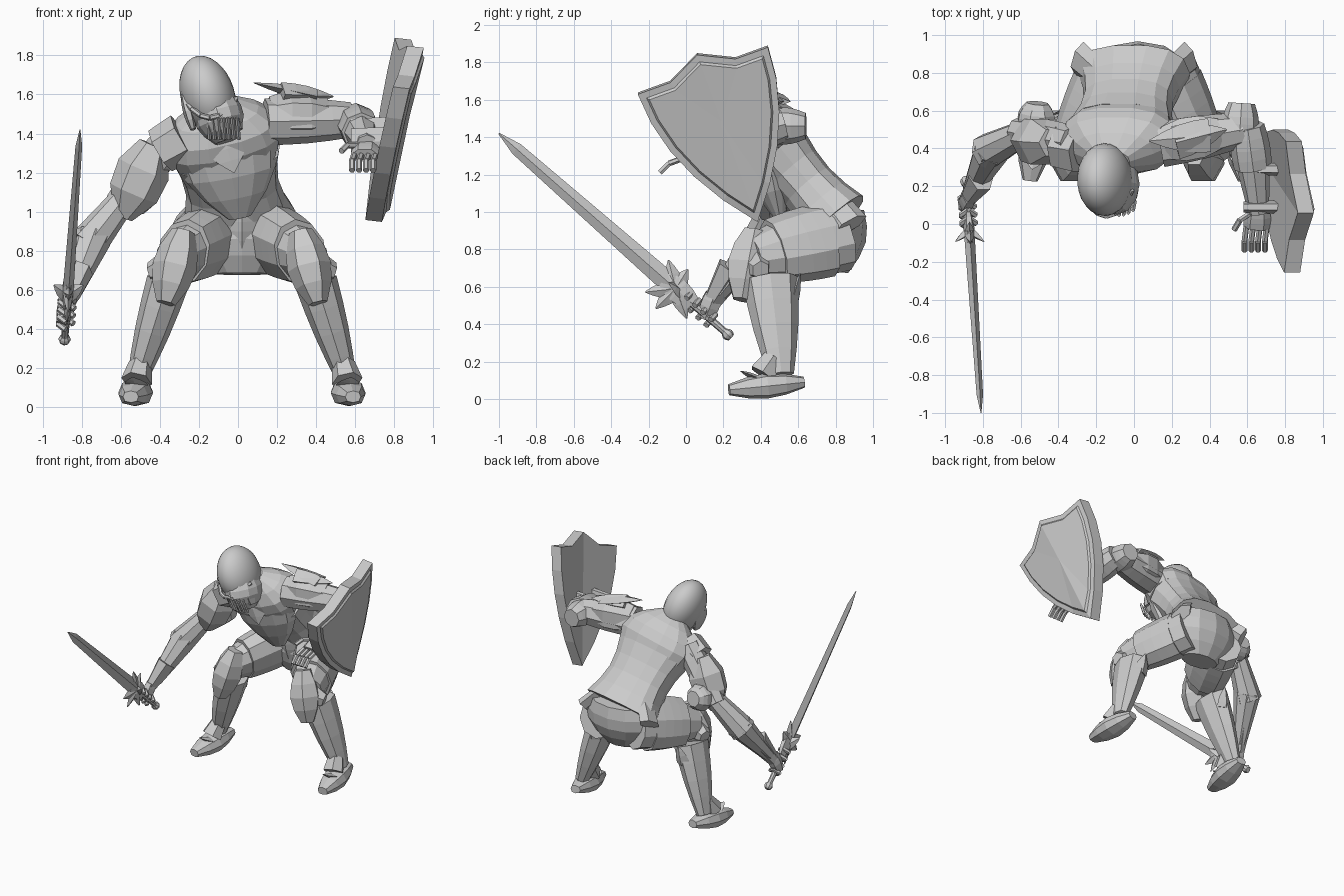
import bpy, bmesh, math
from mathutils import Vector, Matrix

X, Y, Z = Matrix.Identity(3)

cube = bpy.data.objects.get("Cube")
if cube:
    bpy.data.objects.remove(cube)


def finish(bm, name, smooth=False):
    bmesh.ops.recalc_face_normals(bm, faces=bm.faces)
    mesh = bpy.data.meshes.new(name)
    bm.to_mesh(mesh)
    bm.free()
    if smooth:
        mesh.shade_smooth()
    bpy.context.collection.objects.link(bpy.data.objects.new(name, mesh))


def limb(name, start, end, first, last, bulge=0, flat=1, ref=Y, sides=8, steps=4, power=1):
    """Tapered bone: half width runs from first to last with a sine bulge;
    flat is the ratio of depth (measured along ref) to width."""
    start, end = Vector(start), Vector(end)
    axis = (end - start).normalized()
    depth = Vector(ref)
    depth = (depth - axis * depth.dot(axis)).normalized()
    width = depth.cross(axis)
    bm = bmesh.new()
    rings = []
    for step in range(steps + 1):
        t = step / steps
        radius = first + (last - first) * t + bulge * math.sin(math.pi * t)
        ring = []
        for side in range(sides):
            angle = math.tau * side / sides
            c, s = math.cos(angle), math.sin(angle)
            c = math.copysign(abs(c) ** power, c)
            s = math.copysign(abs(s) ** power, s)
            offset = (width * c + depth * s * flat) * radius
            ring.append(bm.verts.new(start.lerp(end, t) + offset))
        rings.append(ring)
    for low, high in zip(rings, rings[1:]):
        for side in range(sides):
            after = (side + 1) % sides
            bm.faces.new((low[side], low[after], high[after], high[side]))
    bm.faces.new(rings[0])
    bm.faces.new(rings[-1])
    finish(bm, name)


def spike(name, start, end, size, flat=.5, ref=Y):
    limb(name, start, end, size, .004, size / 4, flat, ref, sides=4)


def chain(name, points, size, sides=6):
    """Row of short rods joining the points, for fingers and trims."""
    for number, (start, end) in enumerate(zip(points, points[1:]), 1):
        limb(f"{name}_{number}", start, end, size, size, sides=sides, steps=1)


# Torso: pelvis, two-part cuirass, breastplate and gorget
waist, chest, collar = (0, .8, .95), (-.06, .5, 1.3), (-.12, .33, 1.56)
limb("pelvis", (.02, .77, .68), (.02, .79, 1.02), .15, .25, .08, .65, sides=12)
limb("backplate", waist, chest, .3, .28, -.05, .65, sides=14, power=.8)
limb("chest", chest, collar, .28, .1, .1, .62, sides=14, power=.8)
limb("breastplate", (-.08, .4, 1.42), (.01, .5, .97), .25, .06, .08, .5, sides=12)
limb("neck", (-.1, .4, 1.44), (-.13, .27, 1.56), .12, .09)
spike("gorget_point", (-.09, .3, 1.44), (-.02, .29, 1.2), .14, .25)
spike("loin_guard", (.02, .6, 1), (.02, .62, .8), .08)
for s in (-1, 1):
    limb("hip_flap", (s * .2, .8, 1.03), (s * .29, .88, .93), .09, .1, 0, .5, (s, 0, .5), 6, 1)

# Helmet dome, built as an egg and tilted forward
crown = Vector((-.3, -.2, .93)).normalized()
nape = Vector((-.1, 1, .2))
nape = (nape - crown * nape.dot(crown)).normalized()
tilt = Matrix((nape.cross(crown), nape, crown)).transposed().to_4x4()
bm = bmesh.new()
bmesh.ops.create_uvsphere(bm, u_segments=24, v_segments=16, radius=.2)
bmesh.ops.scale(bm, vec=(.69, .96, 1.05), verts=bm.verts)
bm.transform(Matrix.Translation((-.155, .235, 1.595)) @ tilt)
finish(bm, "helmet_dome", True)

# Face guard: jaw, breathing bars, brow trim, cheek flanges
limb("jaw_guard", (-.12, .22, 1.56), (-.06, .2, 1.36), .11, .06, .04, 1.3, sides=12)
for bar in range(-3, 4):
    x = -.08 + bar * .025
    y = .045 + bar * bar * .003
    chain("mouth_bar", [(x, y, 1.48), (x + .01, y + .05, 1.37)], .01, 4)
bends = [step / 3 for step in range(-3, 4)]
chain("brow_ridge", [(-.145 + .135 * u, .04 + .14 * u * u, 1.48 + .1 * u * u) for u in bends], .014)
for x in (-.25, -.01):
    limb("cheek_flange", (x - .03, .2, 1.6), (x + .02, .18, 1.42), .015, .015, .012, 3, sides=6)

# Legs, mirrored about the stance centre
for s, side in ((1, "left"), (-1, "right")):
    def at(x, y, z):
        return (.02 + s * x, y, z)
    rise = (-.55 * s, 0, 1)
    limb(side + "_thigh", at(.14, .83, .87), at(.35, .36, .76), .16, .1, .02, 1.2, rise, 10)
    limb(side + "_thigh_plate", at(.18, .74, .85), at(.3, .47, .79), .16, .14, .005, 1.3, rise, 10)
    limb(side + "_knee_cop", at(.3, .37, .9), at(.39, .3, .53), .06, .05, .06, 1.1, sides=6)
    limb(side + "_knee_wing", at(.4, .38, .71), at(.47, .4, .69), .08, .05, sides=6, steps=1)
    limb(side + "_greave", at(.38, .45, .64), at(.54, .51, .13), .11, .05, .01, 1.35)
    spike(side + "_calf_point", at(.4, .57, .52), at(.38, .61, .67), .06)
    limb(side + "_ankle_cuff", at(.52, .47, .22), at(.54, .41, .13), .06, .08, sides=6, steps=1)
    limb(side + "_boot", at(.52, .63, .09), at(.57, .23, .05), .04, .04, .05, .75, Z, power=.8)
    spike(side + "_toe_flap", at(.54, .38, .11), at(.56, .29, .15), .06, .3, Z)

# Right arm reaching down to the sword
limb("right_upper_arm", (-.32, .43, 1.4), (-.61, .49, 1.03), .09, .08, .01)
limb("right_pauldron", (-.43, .43, 1.34), (-.59, .45, .97), .08, .05, .08, sides=6, steps=3)
limb("right_shoulder_plate", (-.4, .41, 1.31), (-.28, .39, 1.38), .12, .13, sides=6, steps=1)
limb("right_elbow_disc", (-.52, .53, 1.08), (-.51, .64, 1.1), .1, .06, .02)
limb("right_elbow_guard", (-.59, .48, 1.06), (-.78, .38, .82), .07, .1)
limb("right_forearm", (-.75, .4, .86), (-.86, .18, .57), .1, .05)
limb("right_gauntlet_cuff", (-.81, .25, .7), (-.88, .14, .52), .07, .04, 0, 1.3, sides=6)
spike("right_cuff_fin", (-.87, .14, .52), (-.87, .23, .67), .05, .5, X)
limb("right_palm", (-.87, .15, .56), (-.9, .1, .43), .04, .03, .01, 1.3, sides=6)

# Left arm held out behind the shield
limb("left_upper_arm", (.14, .42, 1.46), (.58, .5, 1.47), .12, .09, .01)
limb("left_pauldron", (.16, .43, 1.49), (.46, .48, 1.49), .1, .09, .04, sides=6, steps=3)
spike("shoulder_spike_inner", (.4, .47, 1.59), (.08, .44, 1.66), .09, .4, Z)
spike("shoulder_spike_outer", (.22, .43, 1.6), (.49, .5, 1.59), .09, .7, Z)
limb("left_elbow_disc", (.56, .49, 1.46), (.57, .64, 1.46), .1, .07, .01)
limb("left_elbow_guard", (.6, .52, 1.47), (.63, .3, 1.41), .09, .1, .01, ref=Z)
limb("left_forearm", (.63, .32, 1.41), (.66, .06, 1.34), .09, .055, ref=Z)
for y, z in ((.29, 1.41), (.09, 1.36)):
    limb("shield_strap", (.58, y, z), (.78, y, z), .03, .035, 0, 2.5, Z, 6, 1)
limb("left_palm", (.66, .1, 1.35), (.65, -.02, 1.29), .05, .07, .01, .5, Z, 6)
for number in range(4):
    knuckle = Vector((.595 + number * .036, -.01, 1.29))
    middle = knuckle + Vector((-.01, -.08, -.03))
    chain("left_finger", [knuckle, middle, middle + Vector((0, -.05, -.05))], .016)
chain("left_thumb", [(.62, .06, 1.34), (.56, .02, 1.34), (.53, -.03, 1.31)], .016)

# Shield: ridged kite with a sunken field inside a rim
along = Vector((.34, -.94))
across = Vector((.94, .34))


def shield_point(down, out):
    y, z = Vector((.09, 1.755)) + along * down + across * out
    return (.95 - .24 * (1.83 - z) - max(.2 * out, -.06 * out), y, z)


length, half_width = .86, .37
edge = [(0, half_width / 2)]
for step in range(5):
    down = length * step / 5
    edge.append((down, half_width * (1 - (down / length) ** 2)))
mirrored = [(down, -out) for down, out in reversed(edge)]
outline = [(-.09, 0)] + edge + [(length, 0)] + mirrored
bm = bmesh.new()
rim = [bm.verts.new(shield_point(*p)) for p in outline]
boss = bm.verts.new(shield_point(length / 3, 0))
front = [bm.faces.new((a, b, boss)) for a, b in zip(rim, rim[1:] + rim[:1])]
bmesh.ops.recalc_face_normals(bm, faces=front)
if front[0].normal.x < 0:
    bmesh.ops.reverse_faces(bm, faces=front)
grown = bmesh.ops.extrude_face_region(bm, geom=front, use_keep_orig=True)["geom"]
rear = [v for v in grown if isinstance(v, bmesh.types.BMVert)]
bmesh.ops.translate(bm, vec=(-.085, 0, .01), verts=rear)
bmesh.ops.inset_region(bm, faces=front, thickness=.035, use_even_offset=True)
bmesh.ops.inset_region(bm, faces=front, thickness=.012, depth=-.012, use_even_offset=True)
finish(bm, "shield")

# Sword along its own axis, with a clawed guard
tip, pommel = Vector((-.81, -1, 1.42)), Vector((-.89, .235, .335))
aim = (tip - pommel).normalized()
wide = Vector((0, aim.z, -aim.y)).normalized()
guard = pommel.lerp(tip, .235)
shoulder = guard.lerp(tip, .9)
limb("blade", guard, shoulder, .028, .017, 0, 2, wide, 4, 1)
limb("blade_tip", shoulder, tip, .017, .002, 0, 2, wide, 4, 1)
limb("sword_grip", pommel, guard, .018, .024)
limb("sword_pommel", pommel - aim * .01, pommel + aim * .04, .02, .02, .012)
limb("guard_block", guard - aim * .12, guard + aim * .08, .02, .02, .01, 2.5, wide, 6)
for reach, spread in ((.13, .09), (.02, .12), (.11, -.12), (.01, -.15), (-.15, -.08)):
    spike("guard_claw", guard, guard + aim * reach + wide * spread, .05, .5, X)
for s in (-1, 1):
    spike("guard_side_spike", guard - aim * .03, guard + aim * .05 + X * s * .075, .04)

# Fingers curled round the grip
for number in range(4):
    heart = pommel.lerp(guard, .35 + number * .15)
    turns = [math.pi * quarter / 2 for quarter in range(4)]
    chain("right_finger", [heart + (X * math.cos(a) + wide * math.sin(a)) * .04 for a in turns], .016)
